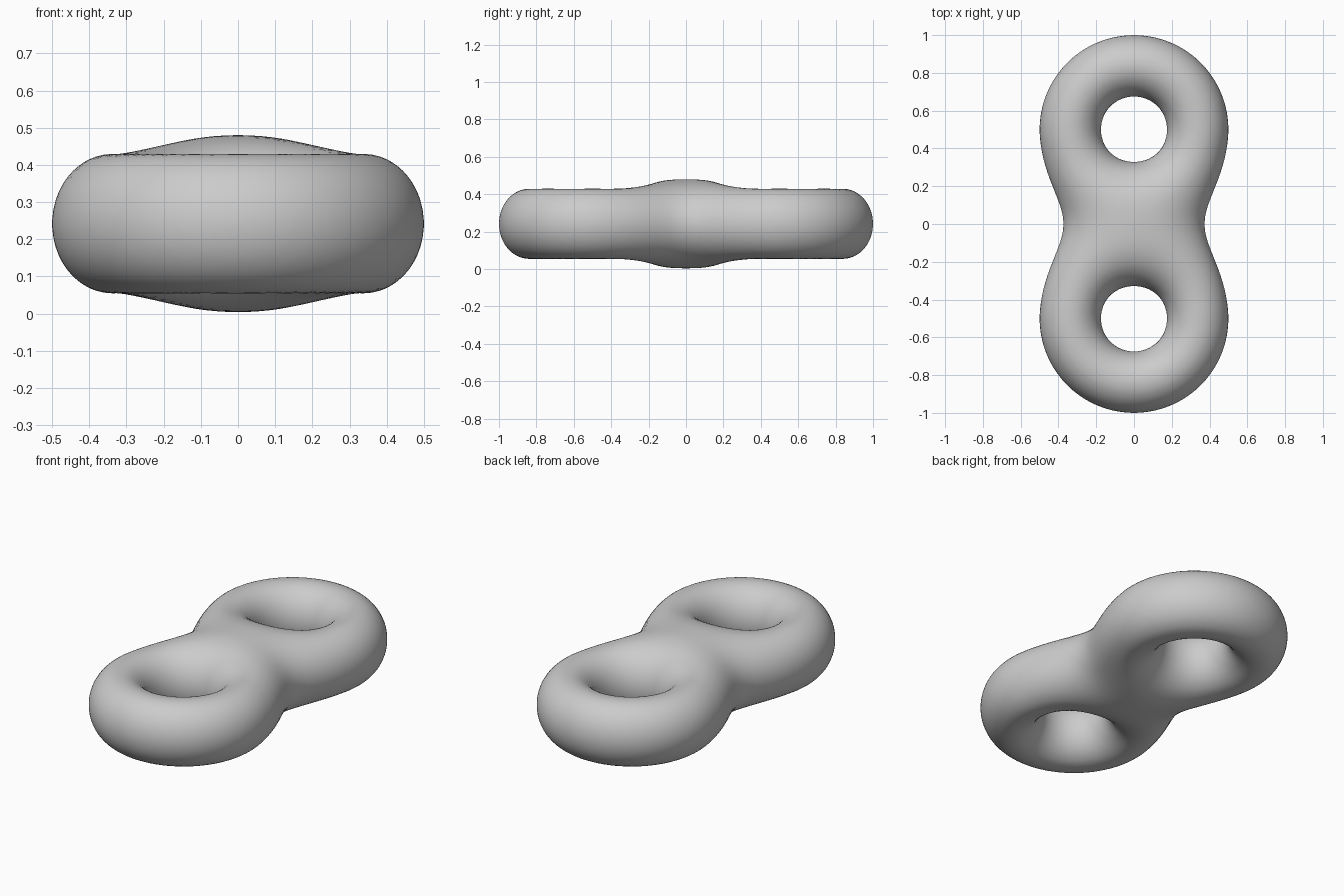
import bpy, bmesh
from math import hypot
from mathutils import Vector

if "Cube" in bpy.data.objects:
    bpy.data.objects.remove(bpy.data.objects["Cube"])

RING, TUBE, SQUASH, Z0 = 0.3375, 0.1625, 0.1625 / 0.1875, 0.242


def ring_field(x, y, z, cy):
    return hypot(hypot(x, y - cy) - RING, z * SQUASH) - TUBE


def field(p):
    # Smooth union of two rings, blended a little wider at the waist
    a, b = (ring_field(p.x, p.y, p.z, c) for c in (-0.5, 0.5))
    k = 0.4 + 0.7 * p.x ** 2
    h = max(k - abs(a - b), 0)
    return min(a, b) - h * h / (4 * k)


def project(p):
    # Move a point along the gradient onto the blended surface
    e = 0.001
    for _ in range(5):
        f = field(p)
        g = Vector([(field(p + d) - field(p - d)) / (2 * e)
                    for d in (Vector((e, 0, 0)), Vector((0, e, 0)), Vector((0, 0, e)))])
        step = g * (f / max(g.length_squared, 0.1))
        if step.length > 0.05:
            step *= 0.05 / step.length
        p = p - step
    return p


# Rough body: two rings and a central swelling
parts = []
for cy in (-0.5, 0.5):
    bpy.ops.mesh.primitive_torus_add(location=(0, cy, 0), major_radius=RING, minor_radius=TUBE,
                                     major_segments=64, minor_segments=32)
    parts.append(bpy.context.object)
    parts[-1].scale.z = 1 / SQUASH
bpy.ops.mesh.primitive_uv_sphere_add(segments=48, ring_count=24, radius=1)
parts.append(bpy.context.object)
parts[-1].scale = (0.36, 0.22, 0.22)
for o in parts:
    o.select_set(True)
bpy.context.view_layer.objects.active = parts[-1]
bpy.ops.object.transform_apply(location=True, rotation=True, scale=True)
bpy.ops.object.join()
body = bpy.context.object
body.name = "double_ring"

# Fuse into one skin
mod = body.modifiers.new("fuse", 'REMESH')
mod.mode = 'VOXEL'
mod.voxel_size = 0.025
bpy.ops.object.modifier_apply(modifier=mod.name)

# Relax and settle the skin on the blended surface
bm = bmesh.new()
bm.from_mesh(body.data)
for i in range(4):
    if i:
        bmesh.ops.smooth_vert(bm, verts=bm.verts, factor=0.5,
                              use_axis_x=True, use_axis_y=True, use_axis_z=True)
    for v in bm.verts:
        v.co = project(v.co)
bmesh.ops.translate(bm, verts=bm.verts, vec=(0, 0, Z0))
bmesh.ops.recalc_face_normals(bm, faces=bm.faces)
bm.to_mesh(body.data)
bm.free()
body.data.polygons.foreach_set("use_smooth", [True] * len(body.data.polygons))
body.data.update()
